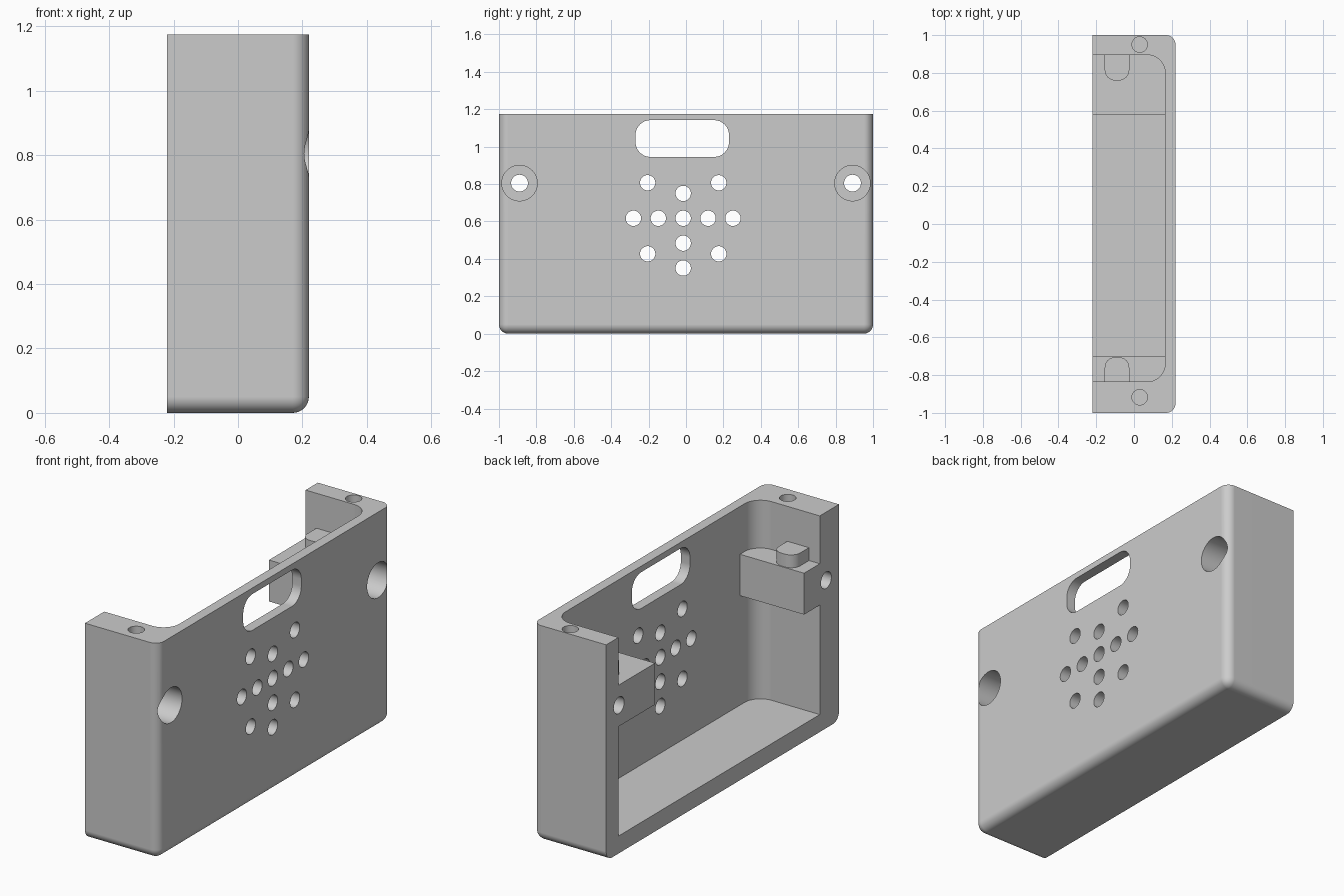
import bpy, bmesh, math
from mathutils import Matrix, Vector

cube = bpy.data.objects.get("Cube")
if cube:
    bpy.data.objects.remove(cube, do_unlink=True)

grey = bpy.data.materials.new("plain grey")
grey.use_nodes = True
colour = (0.6, 0.6, 0.6, 1)
grey.diffuse_color = colour
grey.node_tree.nodes["Principled BSDF"].inputs["Base Color"].default_value = colour


def finish(bm, name):
    bmesh.ops.recalc_face_normals(bm, faces=bm.faces[:])
    mesh = bpy.data.meshes.new(name)
    bm.to_mesh(mesh)
    bm.free()
    mesh.materials.append(grey)
    obj = bpy.data.objects.new(name, mesh)
    bpy.context.collection.objects.link(obj)
    return obj


def box(name, lo, hi, rounded=None, radius=0, segments=8):
    """Box between two corners; edges chosen by the rule are rounded."""
    lo, hi = Vector(lo), Vector(hi)
    bm = bmesh.new()
    bmesh.ops.create_cube(bm, size=1)
    for v in bm.verts:
        v.co = (lo + hi) / 2 + v.co * (hi - lo)
    bm.normal_update()
    if rounded:
        edges = [e for e in bm.edges if rounded(e)]
        bmesh.ops.bevel(bm, geom=edges, offset=radius, segments=segments,
                        profile=0.5, affect='EDGES')
    return finish(bm, name)


def rod(name, start, length, radius, axis):
    """Cylinder from a start point along +x or +z."""
    bm = bmesh.new()
    turn = Matrix.Rotation(math.pi / 2, 4, 'Y') if axis == 'X' else Matrix()
    shift = Matrix.Translation((0, 0, length / 2))
    bmesh.ops.create_cone(bm, cap_ends=True, segments=40, radius1=radius,
                          radius2=radius, depth=length,
                          matrix=Matrix.Translation(start) @ turn @ shift)
    return finish(bm, name)


def combine(target, tool, operation):
    mod = target.modifiers.new(tool.name, 'BOOLEAN')
    mod.operation = operation
    mod.solver = 'EXACT'
    mod.object = tool
    bpy.context.view_layer.objects.active = target
    bpy.ops.object.modifier_apply(modifier=mod.name)
    bpy.data.objects.remove(tool, do_unlink=True)


def outer_edge(e):
    return all(f.normal.z < 0.5 and f.normal.x > -0.5 for f in e.link_faces)


def direction(e):
    return (e.verts[0].co - e.verts[1].co).normalized()


def upright(e):
    return abs(direction(e).z) > 0.9


# Outer shell, rounded on the face plate, sides and bottom
shell = box("enclosure_half", (-0.22, -1, 0), (0.22, 1, 1.175), outer_edge, 0.05)

# Cavity open at the top and rear
cavity = box("cavity", (-0.5, -0.835, 0.095), (0.165, 0.895, 1.5),
             lambda e: upright(e) and e.verts[0].co.x > 0, 0.095)
combine(shell, cavity, 'DIFFERENCE')

# Screw blocks and the locating tabs on top of them
for y_inner, y_wall, tab_inner in ((-0.70, -0.86, -0.705), (0.58, 0.92, 0.76)):
    block = box("screw_block", (-0.22, min(y_inner, y_wall), 0.69),
                (0.19, max(y_inner, y_wall), 0.915))
    combine(shell, block, 'UNION')
    tab = box("locating_tab", (-0.155, min(tab_inner, y_wall), 0.88),
              (-0.025, max(tab_inner, y_wall), 0.985),
              lambda e: upright(e) and abs(e.verts[0].co.y - tab_inner) < 0.01, 0.055)
    combine(shell, tab, 'UNION')

# Counterbored screw holes through the blocks
for y in (-0.89, 0.89):
    combine(shell, rod("counterbore", (-0.02, y, 0.805), 0.5, 0.095, 'X'), 'DIFFERENCE')
    combine(shell, rod("screw_hole", (-0.5, y, 0.805), 0.7, 0.045, 'X'), 'DIFFERENCE')

# Blind holes in the top rim
for y in (-0.917, 0.95):
    combine(shell, rod("rim_hole", (0.03, y, 0.935), 0.4, 0.041, 'Z'), 'DIFFERENCE')

# Rounded window slot
slot = box("slot", (0.1, -0.27, 0.945), (0.4, 0.23, 1.142),
           lambda e: abs(direction(e).x) > 0.9, 0.08)
combine(shell, slot, 'DIFFERENCE')

# Speaker holes: a cross with four diagonal holes
step, diagonal = 0.133, 0.19
grid = [(i * step, 0) for i in range(-2, 3)]
grid += [(0, i * step) for i in (-2, -1, 1)]
grid += [(i * diagonal, j * diagonal) for i in (-1, 1) for j in (-1, 1)]
for dy, dz in grid:
    hole = rod("speaker_hole", (0.1, dy - 0.015, dz + 0.617), 0.3, 0.041, 'X')
    combine(shell, hole, 'DIFFERENCE')

# Smooth fillets and bores, crisp edges elsewhere
bpy.ops.object.select_all(action='DESELECT')
shell.select_set(True)
bpy.context.view_layer.objects.active = shell
bpy.ops.object.shade_smooth_by_angle(angle=math.radians(30))
weighted = shell.modifiers.new("even_shading", 'WEIGHTED_NORMAL')
weighted.keep_sharp = True
